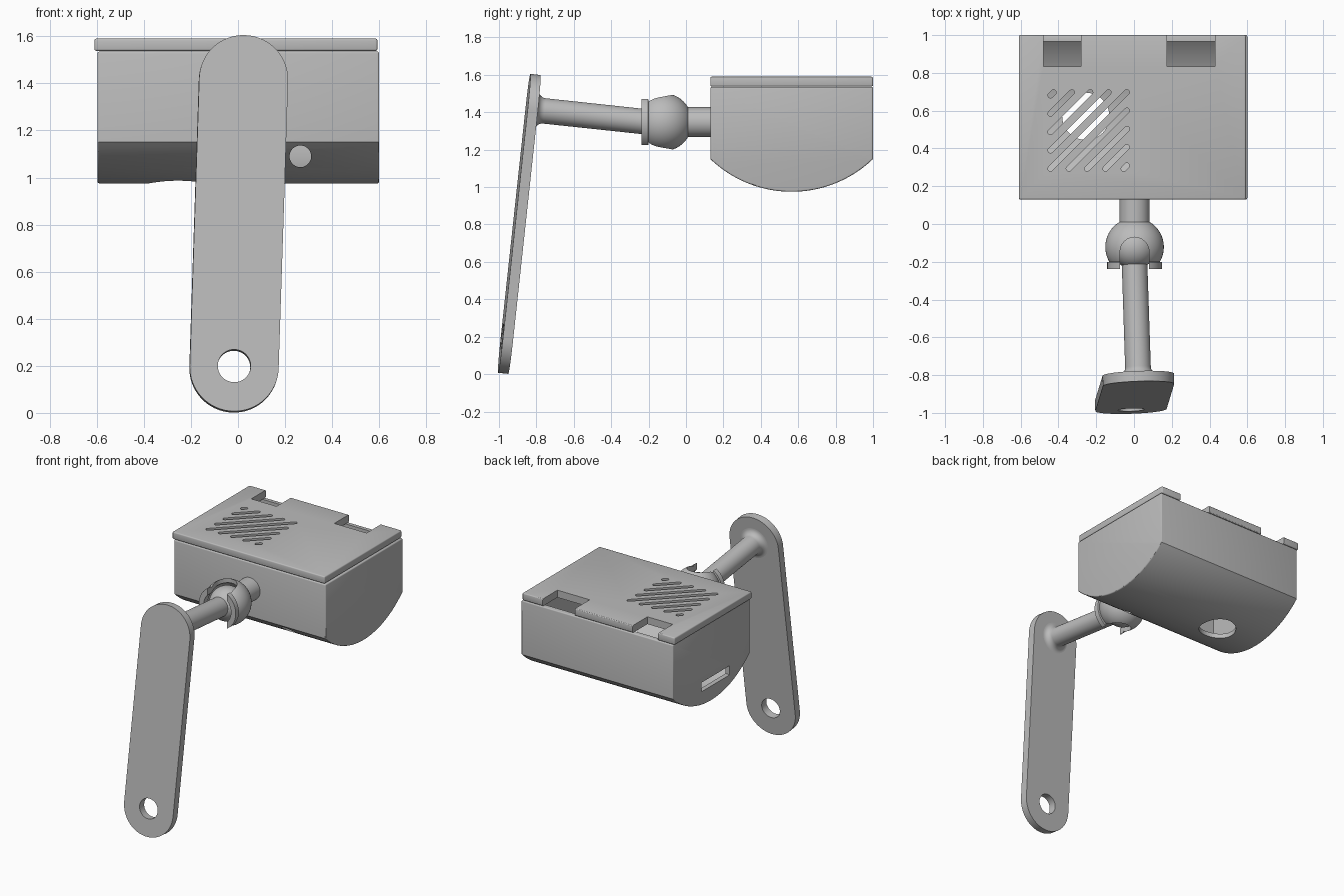
import bpy, bmesh, math
from mathutils import Vector, Matrix

if "Cube" in bpy.data.objects:
    bpy.data.objects.remove(bpy.data.objects["Cube"], do_unlink=True)

GREY = (0.5, 0.5, 0.5, 1)
mat = bpy.data.materials.new("plain grey")
mat.use_nodes = True
mat.diffuse_color = GREY
mat.node_tree.nodes["Principled BSDF"].inputs["Base Color"].default_value = GREY


def make(name, bm):
    bmesh.ops.recalc_face_normals(bm, faces=bm.faces)
    me = bpy.data.meshes.new(name)
    bm.to_mesh(me)
    bm.free()
    me.materials.append(mat)
    ob = bpy.data.objects.new(name, me)
    bpy.context.collection.objects.link(ob)
    return ob


def prism(name, outline, lo, hi, axis):
    """Extrude a 2D outline along the x, y or z axis."""
    place = {"x": lambda a, b, t: (t, a, b),
             "y": lambda a, b, t: (a, t, b),
             "z": lambda a, b, t: (a, b, t)}[axis]
    bm = bmesh.new()
    face = bm.faces.new([bm.verts.new(place(a, b, lo)) for a, b in outline])
    moved = bmesh.ops.extrude_face_region(bm, geom=[face])["geom"]
    shift = Vector(place(0, 0, hi - lo))
    bmesh.ops.translate(bm, vec=shift, verts=[v for v in moved if isinstance(v, bmesh.types.BMVert)])
    return make(name, bm)


def rect(a0, a1, b0, b1):
    return [(a0, b0), (a1, b0), (a1, b1), (a0, b1)]


def arc(cx, cy, r, start, end, n):
    steps = [math.radians(start + (end - start) * i / n) for i in range(n + 1)]
    return [(cx + r * math.cos(t), cy + r * math.sin(t)) for t in steps]


def circle(cx, cy, r, n=48):
    return arc(cx, cy, r, 0, 360, n)[:-1]


def capsule(p, q, r, n=12):
    a = math.degrees(math.atan2(q[1] - p[1], q[0] - p[0]))
    return arc(*q, r, a - 90, a + 90, n) + arc(*p, r, a + 90, a + 270, n)


def lathe(name, profile, steps=64):
    """Turn (y, radius) points around the y axis."""
    bm = bmesh.new()
    vs = [bm.verts.new((r, y, 0)) for y, r in profile]
    es = [bm.edges.new(pair) for pair in zip(vs, vs[1:])]
    bmesh.ops.spin(bm, geom=vs + es, cent=(0, 0, 0), axis=(0, 1, 0),
                   angle=math.tau, steps=steps, use_merge=False)
    bmesh.ops.remove_doubles(bm, verts=bm.verts, dist=0.0002)
    return make(name, bm)


def finish(ob, cutters=(), bevel=0):
    bpy.ops.object.select_all(action="DESELECT")
    bpy.context.view_layer.objects.active = ob
    ob.select_set(True)
    if bevel:
        m = ob.modifiers.new("edge_rounding", "BEVEL")
        m.width, m.segments = bevel, 3
        m.limit_method, m.angle_limit = "ANGLE", math.radians(60)
        bpy.ops.object.modifier_apply(modifier=m.name)
    for c in cutters:
        m = ob.modifiers.new("cut", "BOOLEAN")
        m.operation, m.solver, m.object = "DIFFERENCE", "EXACT", c
        bpy.ops.object.modifier_apply(modifier=m.name)
        bpy.data.objects.remove(c, do_unlink=True)
    bpy.ops.object.shade_smooth_by_angle(angle=math.radians(30))


# Hollow case with a rounded belly
FRONT, BACK, RIM = 0.13, 1.0, 1.535
MID, WALL = (FRONT + BACK) / 2, 0.033


def case_outline(inset, top):
    r = 0.628 - inset
    half = (BACK - FRONT) / 2 - inset
    a = math.degrees(math.asin(half / r))
    belly = arc(MID, 1.603, r, 270 - a, 270 + a, 48)
    return belly + [(MID + half, top), (MID - half, top)]


case = prism("case", case_outline(0, RIM), -0.597, 0.6, "x")
finish(case, [
    prism("cavity", case_outline(WALL, RIM + 0.1), -0.597 + WALL, 0.6 - WALL, "x"),
    prism("belly_hole", circle(-0.255, 0.57, 0.125), 0.9, 1.2, "z"),
    prism("front_hole", circle(0.265, 1.09, 0.046), 0.1, 0.4, "y"),
    prism("side_port", rect(0.36, 0.68, 1.08, 1.145), -0.7, -0.5, "x"),
], bevel=0.008)

# Lid with two rear notches and diagonal vents
lid = prism("lid", rect(-0.61, 0.592, FRONT, BACK), RIM + 0.003, 1.59, "z")
cuts = [prism("notch", rect(x0, x1, 0.835, 1.1), 1.4, 1.7, "z")
        for x0, x1 in ((-0.48, -0.28), (0.175, 0.43))]
for k in range(-4, 5):
    cx, cy = -0.24 + 0.0485 * k, 0.495 - 0.0485 * k
    h = 0.202 - 0.0485 * abs(k)
    cuts.append(prism("vent", capsule((cx - h, cy - h), (cx + h, cy + h), 0.014), 1.4, 1.7, "z"))
finish(lid, cuts, bevel=0.008)

# Stem and split socket
outer = arc(0, 0, 0.155, 31, 120, 20)
inner = arc(0, 0, 0.127, 122, 0, 24)
socket = lathe("socket", [(0.27, 0), (0.27, 0.08)] + outer
               + [(-0.08, 0.145), (-0.115, 0.145), (-0.115, inner[0][1])] + inner)
socket.data.transform(Matrix.Translation((0.003, -0.122, 1.347)))
finish(socket, [prism("socket_slot", capsule((0.003, -0.5), (0.003, -0.147), 0.077), 1, 1.7, "z")])

# Tilted frame shared by the ball arm and the mounting plate
along = Vector((-0.033, 1, -0.107)).normalized()
up = Vector((0.033, 0.107, 1))
up = (up - along * up.dot(along)).normalized()
side = along.cross(up)
frame = Matrix((side, along, up)).transposed().to_4x4()
frame.translation = Vector((0, -0.122, 1.339))

# Arm flaring into the plate, ending in a ball
PLATE = -0.68
flare = arc(PLATE + 0.04, 0.108, 0.04, 180, 270, 8)
ball = arc(0, 0, 0.118, 145, 0, 28)
arm = lathe("ball_arm", [(PLATE - 0.02, 0), (PLATE - 0.02, 0.108)] + flare + ball)
arm.data.transform(frame)
finish(arm)

# Mounting plate with a screw hole
plate = prism("mounting_plate", capsule((0, -1.23), (0, 0), 0.189, 32), PLATE - 0.055, PLATE, "y")
hole = prism("screw_hole", circle(0, -1.225, 0.07), -0.9, -0.5, "y")
plate.data.transform(frame)
hole.data.transform(frame)
finish(plate, [hole])
